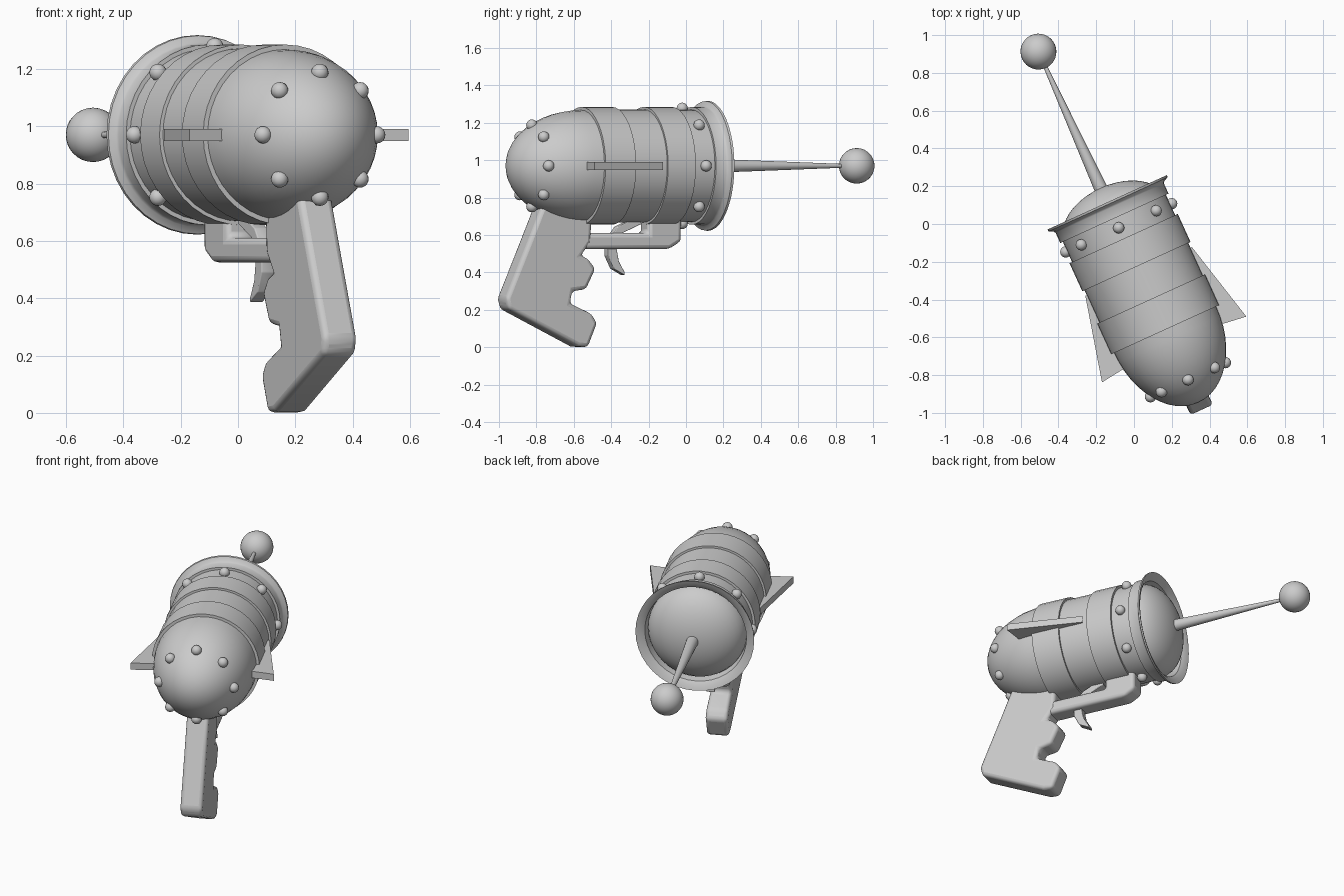
import bpy, bmesh, math
from mathutils import Matrix, Vector

if "Cube" in bpy.data.objects:
    bpy.data.objects.remove(bpy.data.objects["Cube"])

# Local frame: x = right of gun, y = forward along barrel, z up
AXIS_Z = 0.97
PLACE = Matrix.Translation((-0.09, 0, 0)) @ Matrix.Rotation(math.radians(24.5), 4, 'Z')


def finish(bm, name, bevel=0.0, angle=35):
    bmesh.ops.recalc_face_normals(bm, faces=bm.faces[:])
    me = bpy.data.meshes.new(name)
    bm.to_mesh(me)
    bm.free()
    ob = bpy.data.objects.new(name, me)
    bpy.context.collection.objects.link(ob)
    ob.matrix_world = PLACE
    if bevel:
        m = ob.modifiers.new("soft_edges", 'BEVEL')
        m.width = bevel
        m.segments = 3
        m.limit_method = 'ANGLE'
        m.angle_limit = math.radians(25)
    bpy.ops.object.select_all(action='DESELECT')
    ob.select_set(True)
    bpy.context.view_layer.objects.active = ob
    bpy.ops.object.shade_smooth_by_angle(angle=math.radians(angle))
    return ob


def lathe(name, profile, seg=40, angle=35):
    """Revolve (along, radius) points around the barrel axis."""
    bm = bmesh.new()
    vs = [bm.verts.new((0, s, AXIS_Z + r)) for s, r in profile]
    es = [bm.edges.new(p) for p in zip(vs, vs[1:])]
    bmesh.ops.spin(bm, geom=vs + es, cent=(0, 0, AXIS_Z), axis=(0, 1, 0),
                   angle=math.tau, steps=seg, use_merge=False)
    bmesh.ops.remove_doubles(bm, verts=bm.verts[:], dist=1e-5)
    return finish(bm, name, angle=angle)


def slab(name, pts, direction, bevel=0.0):
    """Extrude a closed outline, centred, along the given vector."""
    d = Vector(direction)
    bm = bmesh.new()
    f = bm.faces.new([bm.verts.new(Vector(p) - d / 2) for p in pts])
    ext = bmesh.ops.extrude_face_region(bm, geom=[f])
    bmesh.ops.translate(bm, vec=d, verts=[v for v in ext['geom'] if isinstance(v, bmesh.types.BMVert)])
    return finish(bm, name, bevel)


def side_slab(name, pts, width, bevel):
    return slab(name, [(0, s, z) for s, z in pts], (width, 0, 0), bevel)


def rivets(name, s, ring, size=0.03):
    bm = bmesh.new()
    for i in range(8):
        a = i * math.tau / 8
        pos = (ring * math.sin(a), s, AXIS_Z + ring * math.cos(a))
        bmesh.ops.create_uvsphere(bm, u_segments=16, v_segments=10, radius=size,
                                  matrix=Matrix.Translation(pos))
    return finish(bm, name)


# Body: rounded tail plus stepped bands
tail = [(-0.615 - 0.424 * math.cos(a), 0.298 * math.sin(a))
        for a in (i * math.pi / 2 / 12 for i in range(13))]
tail[0] = (tail[0][0], 0)
lathe("body", tail + [(-0.615, 0.315), (-0.436, 0.315), (-0.436, 0.302), (-0.248, 0.302),
                      (-0.248, 0.315), (-0.085, 0.315), (-0.085, 0.30), (0.07, 0.30)])

# Muzzle collar with flared lip
lathe("muzzle_collar", [(0.033, 0.29), (0.033, 0.315), (0.092, 0.315), (0.103, 0.322),
                        (0.114, 0.346), (0.126, 0.348), (0.116, 0.318), (0.10, 0.298), (0.04, 0.288)])

# Dome inside the muzzle
lathe("muzzle_dome", [(0.03 + 0.18 * math.sin(a), 0.29 * math.cos(a) if i < 10 else 0)
                      for i, a in ((i, i * math.pi / 20) for i in range(11))])

# Antenna and ball tip
lathe("antenna", [(0.16, 0), (0.16, 0.037), (0.93, 0.010), (0.93, 0)], 20)
lathe("antenna_ball", [(1.003 - 0.095 * math.cos(a), 0.095 * math.sin(a) if 0 < i < 16 else 0)
                       for i, a in ((i, i * math.pi / 16) for i in range(17))], 32)

# Rivet rings
rivets("tail_rivets", -0.906, 0.218)
rivets("muzzle_rivets", -0.022, 0.308)

# Side fins
for name, side in (("right_fin", 1), ("left_fin", -1)):
    slab(name, [(side * t, s, AXIS_Z) for s, t in
                ((-0.275, 0.31), (-0.73, 0.42), (-0.708, 0.25), (-0.30, 0.25))], (0, 0, 0.042))

# Grip with toe and finger bump
side_slab("grip", [(-0.86, 0.78), (-0.95, 0.57), (-1.085, 0.26), (-1.07, 0.205), (-0.66, 0.005),
                   (-0.60, 0.0), (-0.545, 0.13), (-0.58, 0.18), (-0.705, 0.235), (-0.69, 0.30),
                   (-0.61, 0.31), (-0.555, 0.42), (-0.60, 0.475), (-0.64, 0.49),
                   (-0.585, 0.56), (-0.575, 0.74)], 0.13, 0.024)

# Guard rail under the body with front post
side_slab("guard_rail", [(-0.66, 0.525), (-0.12, 0.525), (-0.05, 0.565), (-0.05, 0.72),
                         (-0.245, 0.72), (-0.245, 0.61), (-0.66, 0.61)], 0.12, 0.022)

# Curved trigger
side_slab("trigger", [(-0.29, 0.70), (-0.41, 0.645), (-0.47, 0.57), (-0.47, 0.49), (-0.435, 0.42),
                      (-0.37, 0.385), (-0.37, 0.40), (-0.405, 0.46), (-0.42, 0.54),
                      (-0.385, 0.61), (-0.27, 0.66)], 0.05, 0.004)
